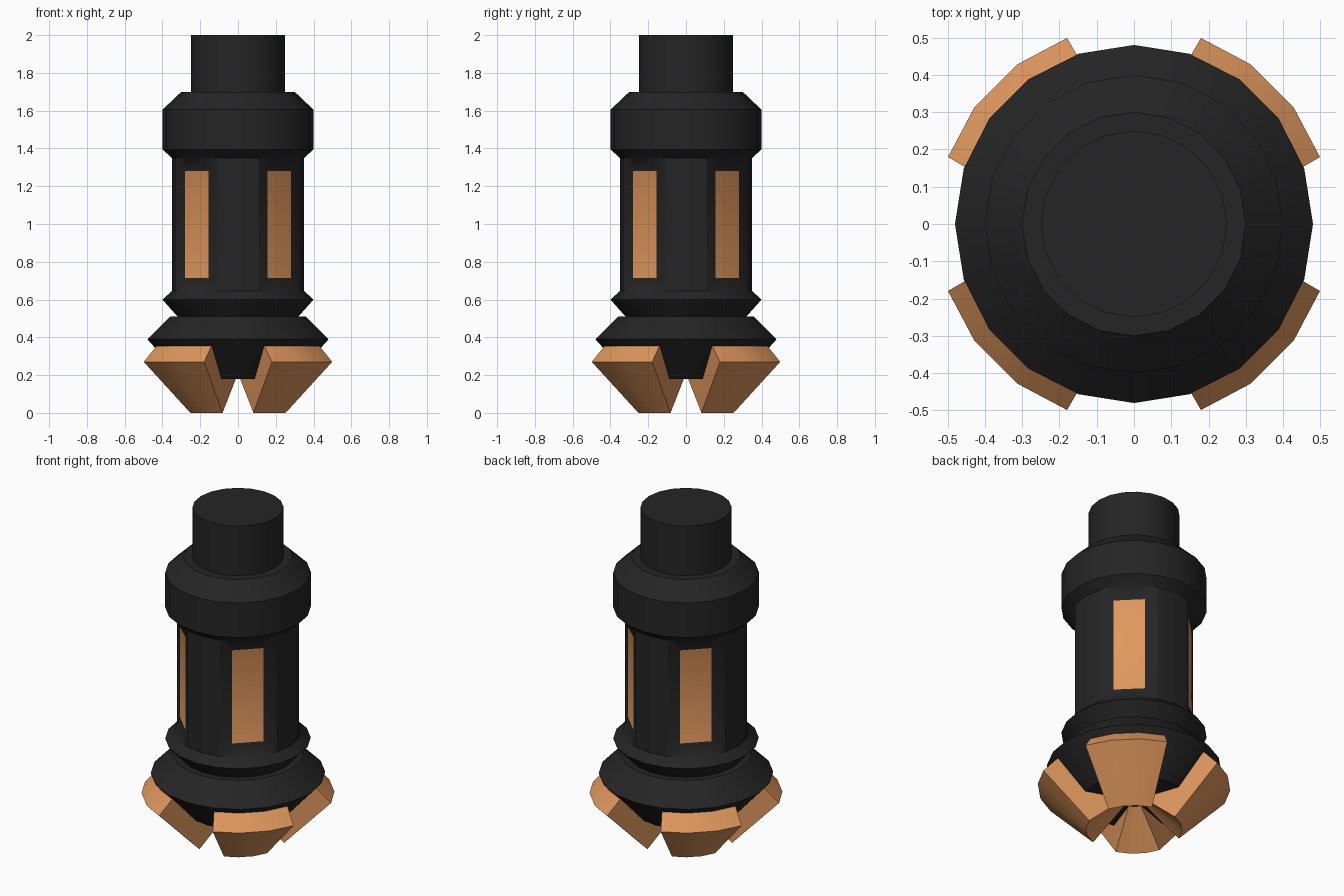
import bpy, bmesh, math
from mathutils import Vector

if "Cube" in bpy.data.objects:
    bpy.data.objects.remove(bpy.data.objects["Cube"])


def material(name, rgb):
    m = bpy.data.materials.new(name)
    m.diffuse_color = (*rgb, 1)
    m.use_nodes = True
    m.node_tree.nodes["Principled BSDF"].inputs["Base Color"].default_value = m.diffuse_color
    return m


BLACK = material("black metal", (0.018, 0.018, 0.018))
COPPER = material("copper", (0.74, 0.31, 0.11))
SIDES = 20


def polar(r, deg, z):
    a = math.radians(deg)
    return Vector((r * math.cos(a), r * math.sin(a), z))


def finish(name, bm, mats):
    bmesh.ops.recalc_face_normals(bm, faces=bm.faces)
    me = bpy.data.meshes.new(name)
    bm.to_mesh(me)
    bm.free()
    ob = bpy.data.objects.new(name, me)
    bpy.context.collection.objects.link(ob)
    for m in mats:
        me.materials.append(m)
    bpy.ops.object.select_all(action='DESELECT')
    ob.select_set(True)
    bpy.context.view_layer.objects.active = ob
    bpy.ops.object.shade_smooth_by_angle(angle=math.radians(28))
    return ob


# Turned body, bottom to top (radius, height)
profile = [(0.29, 0.18), (0.48, 0.39), (0.36, 0.51), (0.32, 0.51),
           (0.40, 0.60), (0.35, 0.645), (0.35, 1.35), (0.40, 1.395),
           (0.40, 1.605), (0.30, 1.70), (0.25, 1.70), (0.25, 2.0)]
WAIST = 5   # index of the ring below the window section

bm = bmesh.new()
rings = [[bm.verts.new(polar(r, 360 / SIDES * i, z)) for i in range(SIDES)]
         for r, z in profile]
bm.faces.new(rings[0])
bm.faces.new(rings[-1])
for k in range(len(rings) - 1):
    lo, hi = rings[k], rings[k + 1]
    for i in range(SIDES):
        # three of every five waist sides are replaced by a window panel
        if k == WAIST and i % 5 in (1, 2, 3):
            continue
        j = (i + 1) % SIDES
        bm.faces.new((lo[i], lo[j], hi[j], hi[i]))

# Sunken window panels on the diagonals
for q in range(4):
    ang = 45 + 90 * q
    out, side = polar(1, ang, 0), polar(1, ang + 90, 0)
    bl, br, tr, tl = [bm.verts.new(out * 0.309 + side * s + Vector((0, 0, z)))
                      for s, z in ((-0.087, 0.715), (0.087, 0.715),
                                   (0.087, 1.28), (-0.087, 1.28))]
    lo = [rings[WAIST][5 * q + n] for n in (1, 2, 3, 4)]
    hi = [rings[WAIST + 1][5 * q + n] for n in (1, 2, 3, 4)]
    for arc, a, b in ((lo, bl, br), (hi, tl, tr)):
        bm.faces.new((arc[0], arc[1], a))
        bm.faces.new((arc[1], arc[2], b, a))
        bm.faces.new((arc[2], arc[3], b))
    bm.faces.new((lo[0], bl, tl, hi[0]))
    bm.faces.new((lo[3], hi[3], tr, br))
    bm.faces.new((bl, br, tr, tl)).material_index = 1
finish("body", bm, [BLACK, COPPER])

# Four copper claws: (radius, height, half angle of the outer edges)
section = [(0.453, 0.355, 27), (0.53, 0.27, 25.2),
           (0.265, 0.0, 27), (0.06, 0.18, 34)]
for q in range(4):
    bm = bmesh.new()
    mid = 45 + 90 * q
    slices = [[bm.verts.new(polar(r, mid + (s * h if abs(s) == 1 else s * 27), z))
               for r, z, h in section] for s in (-1, -1 / 3, 1 / 3, 1)]
    for a, b in zip(slices, slices[1:]):
        for n in range(4):
            m = (n + 1) % 4
            bm.faces.new((a[n], a[m], b[m], b[n]))
    bm.faces.new(slices[0])
    bm.faces.new(slices[-1])
    finish(f"claw_{q + 1}", bm, [COPPER])
